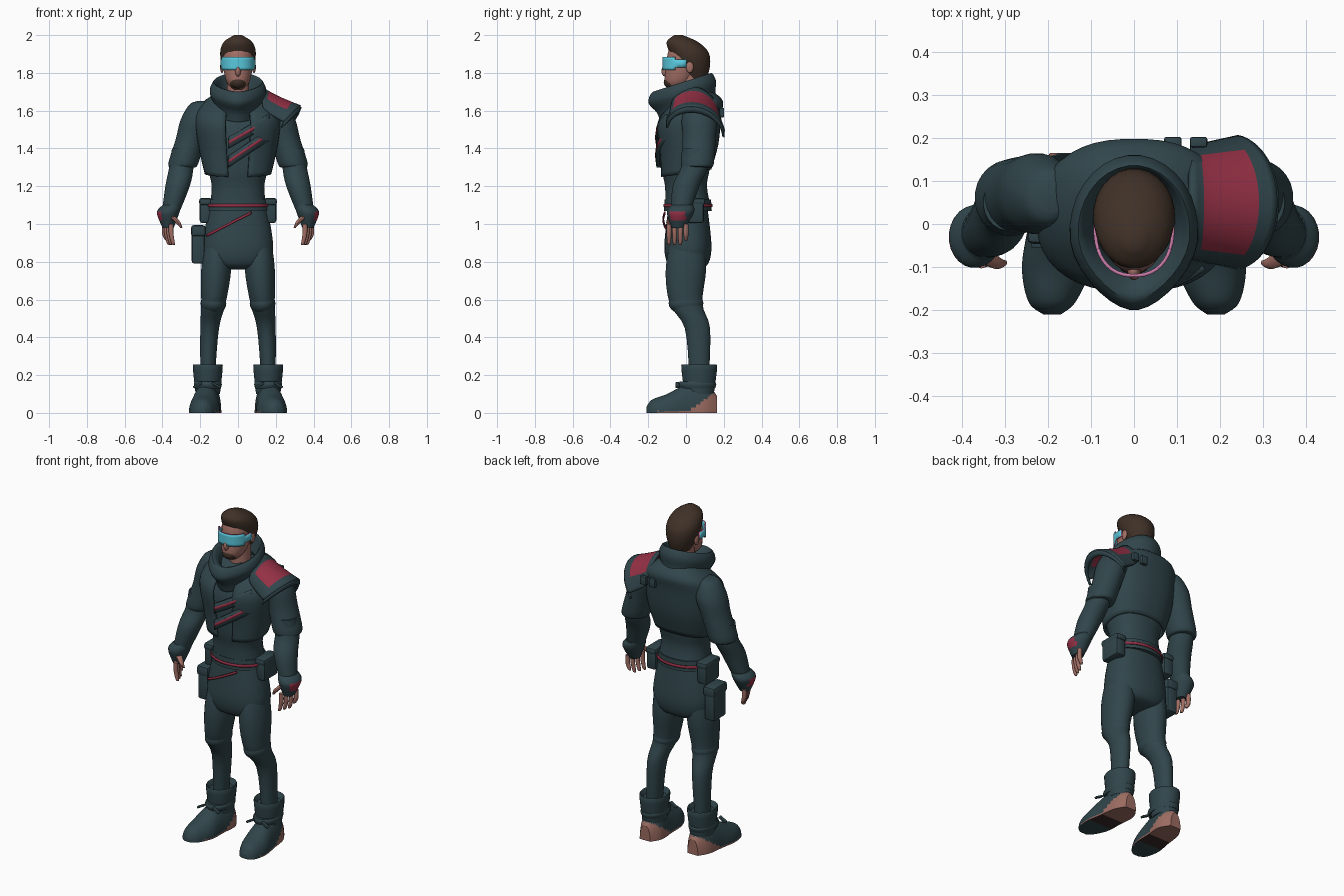
import bpy, bmesh, math
from mathutils import Matrix, Vector

cube = bpy.data.objects.get("Cube")
if cube:
    bpy.data.objects.remove(cube, do_unlink=True)


def material(name, *rgb):
    mat = bpy.data.materials.new(name)
    mat.use_nodes = True
    mat.diffuse_color = (*rgb, 1)
    shader = next(node for node in mat.node_tree.nodes if node.type == 'BSDF_PRINCIPLED')
    shader.inputs["Base Color"].default_value = (*rgb, 1)
    shader.inputs["Roughness"].default_value = .8
    return mat


cloth = material("dark_teal_cloth", .03, .06, .07)
crimson = material("crimson_trim", .3, .03, .06)
skin = material("skin", .36, .16, .13)
brown = material("brown_hair", .05, .03, .02)
glass = material("cyan_visor", .1, .58, .72)
sole_tan = material("tan_sole", .33, .15, .12)
sole_dark = material("dark_sole", .04, .025, .02)
pink = material("pink_visor_rim", .6, .2, .4)
parts = []


def finish(name, bm, mat, mirror=False, thick=0):
    bmesh.ops.recalc_face_normals(bm, faces=bm.faces)
    mesh = bpy.data.meshes.new(name)
    bm.to_mesh(mesh)
    bm.free()
    mesh.materials.append(mat)
    part = bpy.data.objects.new(name, mesh)
    bpy.context.collection.objects.link(part)
    if thick:
        shell = part.modifiers.new("thickness", 'SOLIDIFY')
        shell.thickness = thick
        shell.offset = 0
    if mirror:
        part.modifiers.new("mirror", 'MIRROR').use_mirror_merge = False
    parts.append(part)
    return part


def smooth_sections(sections, steps):
    """Catmull-Rom interpolation; sections without x sit on the centre line."""
    keys = [Vector((0,) * (4 - len(section)) + section) for section in sections]
    keys = [keys[0], *keys, keys[-1]]
    for a, b, c, d in zip(keys, keys[1:], keys[2:], keys[3:]):
        for step in range(steps):
            t = step / steps
            start, end = (c - a) / 2, (d - b) / 2
            ease = t * t * (3 - 2 * t)
            yield b.lerp(c, ease) + start * t * (1 - t) ** 2 - end * t * t * (1 - t)
    yield keys[-1]


def loft(name, mat, *sections, depth=1, sides=24, steps=4, power=2, tilt=0, point=0,
         foot=False, closed=True, drop=None, mirror=False, thick=0):
    """Skin rounded sections (x, y, z, radius); a foot runs along y and z is its height."""
    bm = bmesh.new()
    loops = []
    for x, y, z, radius in smooth_sections(sections, steps):
        loop = []
        for side in range(sides):
            angle = math.tau * (side + .5) / sides
            c, s = math.cos(angle), math.sin(angle)
            across = radius * math.copysign(abs(c) ** (2 / power), c)
            along = math.copysign(abs(s) ** (2 / power), s)
            across *= 1 - point * max(0, -s) ** 2
            if foot:
                place = (x + across, y, z * max(0, along))
            else:
                along *= radius * depth
                place = (x + across, y + along, z + tilt * along)
            loop.append(bm.verts.new(place))
        loops.append(loop)
    for low, high in zip(loops, loops[1:]):
        for side in range(sides):
            bm.faces.new((low[side - 1], low[side], high[side], high[side - 1]))
    if closed:
        bm.faces.new(loops[0])
        bm.faces.new(loops[-1])
    if drop:
        gone = [face for face in bm.faces if drop(face.calc_center_median())]
        bmesh.ops.delete(bm, geom=gone, context='FACES')
    return finish(name, bm, mat, mirror, thick)


def ball(name, mat, centre, radii, mirror=False):
    bm = bmesh.new()
    bmesh.ops.create_uvsphere(bm, u_segments=20, v_segments=12, radius=1)
    bm.transform(Matrix.Translation(centre) @ Matrix.Diagonal((*radii, 1)))
    return finish(name, bm, mat, mirror)


def box(name, mat, centre, size, bevel=.014, turn=0, mirror=False):
    bm = bmesh.new()
    bmesh.ops.create_cube(bm, size=1)
    bm.transform(Matrix.Translation(centre) @ Matrix.Rotation(turn, 4, 'Y')
                 @ Matrix.Diagonal((*size, 1)))
    bmesh.ops.bevel(bm, geom=bm.edges[:], offset=bevel, segments=2, affect='EDGES', profile=.5)
    return finish(name, bm, mat, mirror)


def pouch(name, centre, size, mirror=False):
    """Rounded bag with a slightly larger flap over its top."""
    centre, size = Vector(centre), Vector(size)
    box(name, cloth, centre, size, mirror=mirror)
    lift = Vector((0, 0, size.z * .37))
    flap = Vector((size.x * 1.1, size.y * 1.1, size.z * .3))
    box(name + "_flap", cloth, centre + lift, flap, mirror=mirror)


def sheet(name, mat, surface, rows, columns, thick):
    bm = bmesh.new()
    grid = [[bm.verts.new(surface(row / rows, column / columns)) for column in range(columns + 1)]
            for row in range(rows + 1)]
    for near, far in zip(grid, grid[1:]):
        for column in range(columns):
            bm.faces.new((near[column], far[column], far[column + 1], near[column + 1]))
    return finish(name, bm, mat, thick=thick)


def strap(name, mat, start, end, width, body, thick):
    """Diagonal band wrapped on the front of a rounded body."""
    middle, half_width, half_depth = body

    def surface(u, v):
        x, z = Vector(start).lerp(Vector(end), u)
        bulge = max(0, 1 - (x / half_width) ** 2) ** .45
        return x, middle - half_depth * bulge, z + (v - .5) * width
    return sheet(name, mat, surface, 16, 2, thick)


def paint(part, mat, rule):
    part.data.materials.append(mat)
    for face in part.data.polygons:
        if rule(face, *face.center):
            face.material_index = len(part.data.materials) - 1


# Head and face
loft("neck", skin, (.02, 1.6, .06), (.02, 1.8, .06))
loft("head", skin, (-.05, 1.71, .02), (-.04, 1.75, .06), (-.01, 1.84, .08), (0, 1.91, .08),
     (-.01, 1.93, .06), depth=1.2)
ball("nose", skin, (0, -.11, 1.81), (.015, .02, .03))
ball("ear", skin, (.085, .02, 1.83), (.01, .02, .03), mirror=True)
ball("goatee", brown, (0, -.07, 1.75), (.046, .048, .036))
loft("hair", brown, (.05, 1.77, .055), (.035, 1.84, .085), (.015, 1.91, .095), (-.02, 1.965, .075),
     (-.04, 2, .02), depth=1.1)

# Wraparound visor with narrow temples and a pink rim
visor = loft("visor", glass, (-.01, 1.815, .09), (-.01, 1.885, .09), depth=1.22, sides=40, power=2.3,
             closed=False, drop=lambda c: c.y > 0 or c.y > -.05 and abs(c.z - 1.85) > .02, thick=.008)
visor.data.materials.append(pink)
visor.modifiers["thickness"].material_offset_rim = 1

# Cowl collar with a pointed, drooping front
loft("cowl", cloth, (.02, 1.59, .13), (0, 1.64, .13), (-.02, 1.7, .15), (-.02, 1.75, .13),
     (0, 1.72, .105), (0, 1.66, .09), depth=1.2, sides=32, tilt=.32, point=.28, closed=False)

# Undershirt and open cropped jacket
loft("shirt", cloth, (.01, 1.1, .15), (0, 1.2, .14), (0, 1.3, .16), (.02, 1.5, .18),
     (.04, 1.64, .12), depth=.8, power=2.3)
loft("jacket", cloth, (0, 1.27, .17), (.015, 1.4, .2), (.015, 1.55, .22), (.045, 1.63, .19),
     (.05, 1.69, .1), depth=.75, sides=40, power=2.4, tilt=.16, closed=False, thick=.014,
     drop=lambda c: c.y < 0 and abs(c.x) < .05 and c.z < 1.6)

# Chest straps with trim
for label, start, end in (("upper", (-.05, 1.43), (.16, 1.55)), ("lower", (-.05, 1.33), (.2, 1.5))):
    strap(label + "_strap", cloth, start, end, .06, (.01, .21, .16), .02)
    strap(label + "_strap_trim", crimson, start, end, .018, (.01, .21, .17), .006)

# Arms and gloves
loft("sleeve", cloth, (.19, .06, 1.65, .03), (.2, .065, 1.63, .06), (.22, .07, 1.55, .085),
     (.25, .07, 1.45, .08), (.29, .06, 1.32, .08), (.29, .06, 1.3, .065), depth=1.1, mirror=True)
loft("forearm", cloth, (.29, .05, 1.4, .06), (.3, .045, 1.3, .065), (.32, 0, 1.2, .065),
     (.36, -.03, 1.05, .045), depth=1.1, mirror=True)
glove = loft("glove", cloth, (.35, -.02, 1.1, .05), (.37, -.03, 1.06, .06), (.37, -.04, .98, .03),
             depth=1.2, steps=8, mirror=True)
paint(glove, crimson, lambda face, x, y, z: face.normal.x > .6 and 1.02 < z < 1.065 and y < .0)

# Fingers, fanned across the palm and curling inward
for count, finger in enumerate(("index", "middle", "ring", "little")):
    y = .03 * count - .09
    x = .39 + .4 * y
    tip = .89 + .02 * (count == 3)
    loft(finger + "_finger", skin, (x, y, 1, .013), (x, y, .95, .013), (x - .01, y, tip + .01, .01),
         (x - .015, y, tip, .005), sides=10, mirror=True)
loft("thumb", skin, (.35, -.07, 1.04, .02), (.32, -.09, 1.01, .015), (.3, -.09, .98, .006),
     sides=10, mirror=True)


# Shoulder guard, an arched and flared plate on the left side
def guard(u, v):
    angle = 1.45 * (2 * v - 1)
    fall = 1 - math.cos(angle)
    return Vector((.13 + .2 * u - .1 * u * fall,
                   .05 + (.125 + .025 * u) * math.sin(angle),
                   1.72 - .1 * u ** .75 - (.14 - .02 * u) * fall - .05 * (v - .5)))


def guard_lip(u, v):
    return guard(1, v) - Vector((.4, 0, 1)) * u * .03


pad = sheet("shoulder_guard", cloth, guard, 14, 28, .016)
paint(pad, crimson, lambda face, *place: 2 <= face.index // 28 <= 10 and 5 <= face.index % 28 <= 22)
sheet("shoulder_guard_lip", cloth, guard_lip, 2, 28, .014)
for x in (.09, .15):
    box("guard_buckle", cloth, (x, .19, 1.59), (.04, .024, .05), bevel=.005)

# Belt, hip trim and pouches
loft("belt", cloth, (.01, 1.07, .165), (.01, 1.13, .16), depth=.77, sides=32)
loft("belt_trim", crimson, (.01, 1.09, .166), (.01, 1.105, .165), depth=.77, sides=32, steps=1,
     closed=False, thick=.006)
strap("hip_trim", crimson, (-.165, .94), (.07, 1.06), .014, (.01, .185, .13), .008)
pouch("belt_pouch", (.17, .03, 1.07), (.065, .13, .13), mirror=True)
pouch("thigh_pouch", (-.21, .02, .89), (.07, .12, .2))

# Trousers with a dropped crotch
loft("trouser_seat", cloth, (.01, 1.11, .15), (.01, .95, .18), (.01, .85, .185), (.01, .78, .15),
     (.01, .76, .06), depth=.67, sides=32, power=2.3)
loft("trouser_leg", cloth, (.11, .01, .95, .06), (.115, 0, .77, .08), (.13, 0, .58, .065),
     (.15, .06, .45, .05), (.16, .07, .22, .04), depth=1.35, mirror=True)
ball("knee_fold", cloth, (.13, 0, .58), (.068, .092, .06), mirror=True)

# Boots
loft("boot_cuff", cloth, (.16, .07, .23, .06), (.16, .07, .25, .08), (.16, .07, .1, .065),
     depth=1.2, mirror=True)
boot = loft("boot_foot", cloth, (.16, .165, .09, .035), (.16, .1, .16, .07), (.17, 0, .15, .075),
            (.18, -.1, .1, .08), (.19, -.18, .07, .055), (.19, -.21, .03, .02),
            sides=64, steps=12, power=2.2, foot=True, mirror=True)
paint(boot, sole_tan, lambda face, x, y, z: z < .01 and y > -.15 or y > .02 and z < .7 * y)
paint(boot, sole_dark, lambda face, x, y, z: face.normal.z < -.9 and -.08 < y < .02)
paint(boot, cloth, lambda face, x, y, z: face.normal.z < -.9 and y < -.08)
loft("ankle_strap", cloth, (.16, .06, .13, .07), (.16, .06, .15, .075), (.16, .06, .165, .07),
     depth=1.35, mirror=True)
for side in (-1, 1):
    box("lace_end", cloth, (.165 + .05 * side, -.045, .147), (.05, .02, .012), bevel=.003,
        turn=side / 2, mirror=True)

# Smooth shading with crisp edges
bpy.ops.object.select_all(action='DESELECT')
for part in parts:
    part.select_set(True)
bpy.context.view_layer.objects.active = parts[0]
bpy.ops.object.shade_smooth_by_angle(angle=math.radians(40))
